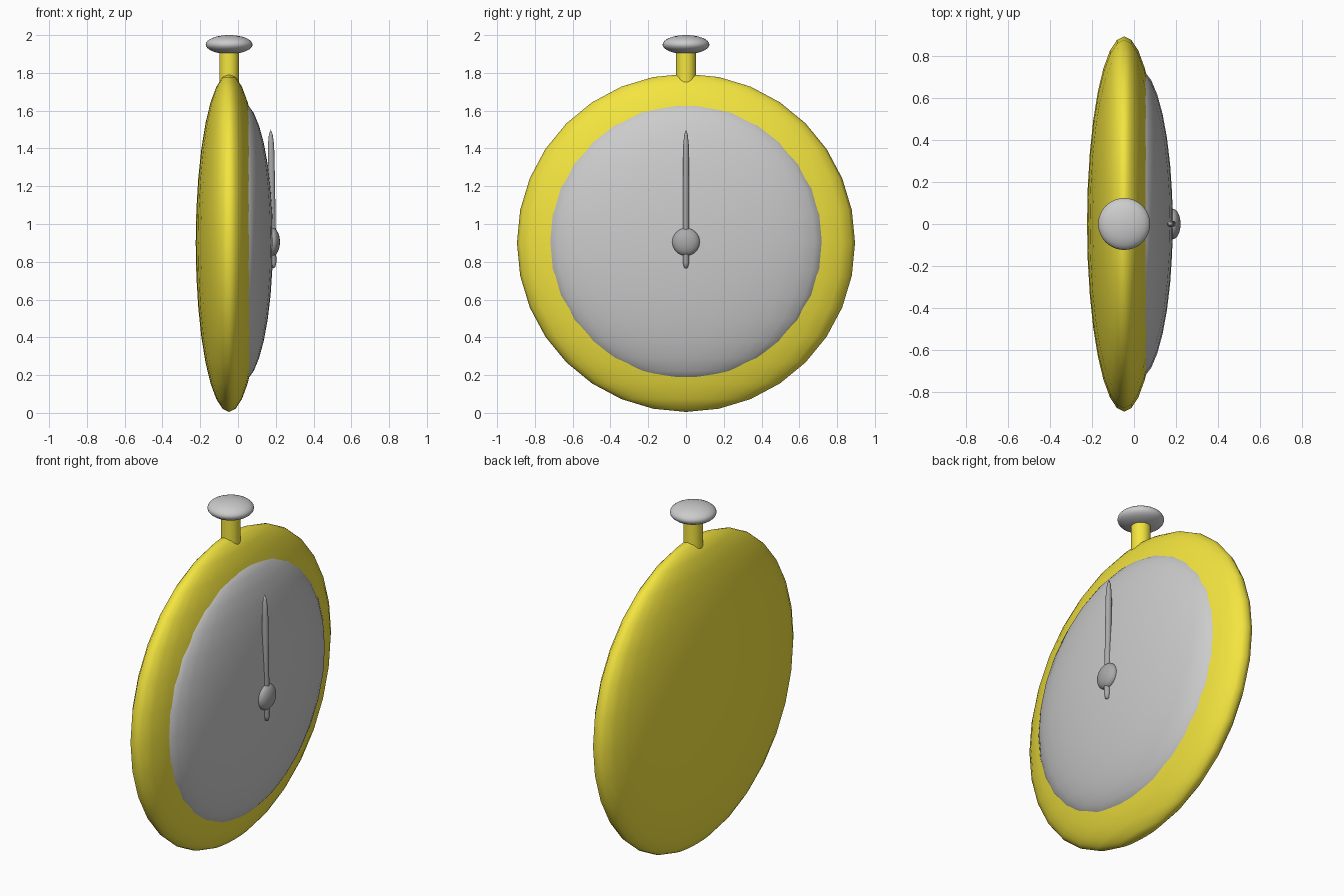
import bpy, bmesh, math

if "Cube" in bpy.data.objects:
    bpy.data.objects.remove(bpy.data.objects["Cube"])


def material(name, colour):
    mat = bpy.data.materials.new(name)
    mat.diffuse_color = (*colour, 1)
    mat.use_nodes = True
    mat.node_tree.nodes["Principled BSDF"].inputs["Base Color"].default_value = mat.diffuse_color
    return mat


gold = material("gold", (0.9, 0.78, 0.05))
dark = material("dark_grey", (0.4, 0.4, 0.4))


def finish(obj, name, mat=None, angle=60):
    obj.name = name
    if mat:
        obj.data.materials.append(mat)
    bpy.ops.object.select_all(action='DESELECT')
    obj.select_set(True)
    bpy.context.view_layer.objects.active = obj
    bpy.ops.object.transform_apply(location=False, rotation=True, scale=True)
    bpy.ops.object.shade_smooth_by_angle(angle=math.radians(angle))


def ellipsoid(name, centre, radii, mat=None):
    bpy.ops.mesh.primitive_uv_sphere_add(segments=32, ring_count=16, location=centre)
    obj = bpy.context.object
    obj.scale = radii
    finish(obj, name, mat, 80)


AXIS_X = -0.047   # centre plane of the case, stem and crown
MID_Z = 0.9

# Case and the domed dial bulging out of its face
ellipsoid("case", (AXIS_X, 0, MID_Z), (0.177, 0.895, 0.895), gold)
ellipsoid("dial", (0.02, 0, 0.905), (0.165, 0.74, 0.74))

# Winding stem and crown
bpy.ops.mesh.primitive_cylinder_add(vertices=32, radius=0.052, depth=0.21,
                                    location=(AXIS_X, 0, 1.83))
finish(bpy.context.object, "stem", gold, 40)
ellipsoid("crown", (AXIS_X, 0, 1.95), (0.124, 0.124, 0.05))

# Hub of the hand
ellipsoid("hub", (0.184, 0, 0.905), (0.038, 0.073, 0.073), dark)

# Hand: slim tapered rod leaning slightly back towards the dial
profile = [(0.010, 0.005), (0.016, 0.03), (0.016, 0.60), (0.0145, 0.66), (0.009, 0.71)]
sides = 12
bm = bmesh.new()
rings = [[bm.verts.new((1.1 * r * math.cos(a), r * math.sin(a), z))
          for a in (2 * math.pi * i / sides for i in range(sides))]
         for r, z in profile]
tail, tip = bm.verts.new((0, 0, 0)), bm.verts.new((0, 0, 0.735))
for i in range(sides):
    j = (i + 1) % sides
    bm.faces.new((tail, rings[0][j], rings[0][i]))
    bm.faces.new((tip, rings[-1][i], rings[-1][j]))
    for low, high in zip(rings, rings[1:]):
        bm.faces.new((low[i], low[j], high[j], high[i]))
mesh = bpy.data.meshes.new("hand")
bm.to_mesh(mesh)
bm.free()
hand = bpy.data.objects.new("hand", mesh)
bpy.context.collection.objects.link(hand)
hand.location = (0.186, 0, 0.765)
hand.rotation_euler = (0, math.radians(-1), 0)
finish(hand, "hand", dark)
